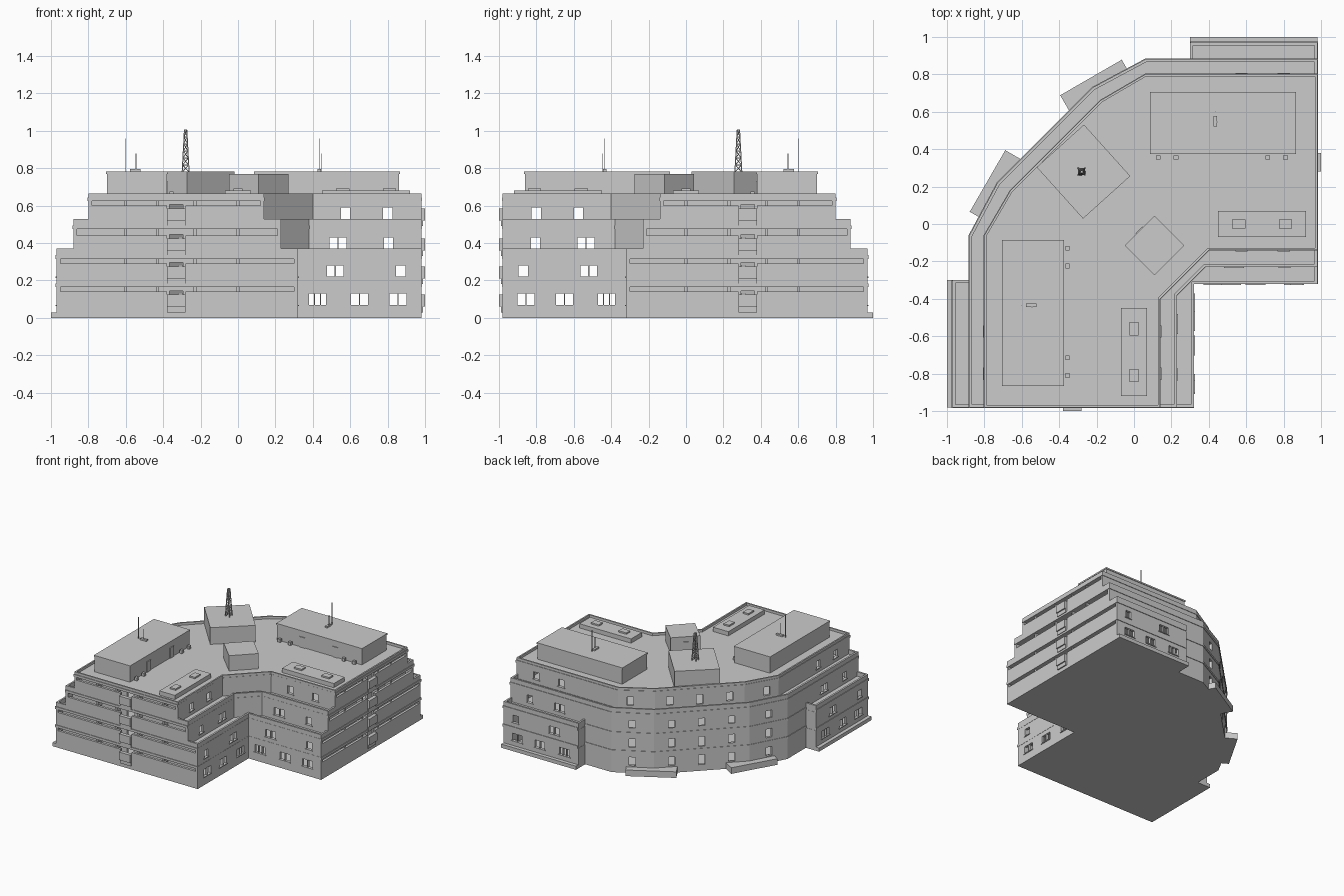
import bpy, bmesh, math
from mathutils import Matrix, Vector

old = bpy.data.objects.get("Cube")
if old:
    bpy.data.objects.remove(old)

concrete = bpy.data.materials.new("pale grey concrete")
concrete.use_nodes = True
grey = (0.6, 0.6, 0.6, 1)
concrete.diffuse_color = grey
concrete.node_tree.nodes["Principled BSDF"].inputs["Base Color"].default_value = grey


def finish(bm, name):
    bmesh.ops.recalc_face_normals(bm, faces=bm.faces)
    mesh = bpy.data.meshes.new(name)
    bm.to_mesh(mesh)
    bm.free()
    mesh.materials.append(concrete)
    ob = bpy.data.objects.new(name, mesh)
    bpy.context.collection.objects.link(ob)
    return ob


def mirrored(b):
    # Reflect a box across the diagonal joining the two wings
    x, y, sx, sy, z0, z1, a = b
    return (-y, -x, sy, sx, z0, z1, -a)


def boxes(name, items, both=True):
    # Each box: centre x, y, size x, y, bottom, top, turn in degrees
    bm = bmesh.new()
    for b in items + ([mirrored(i) for i in items] if both else []):
        x, y, sx, sy, z0, z1, a = b
        m = (Matrix.Translation((x, y, (z0 + z1) / 2))
             @ Matrix.Rotation(math.radians(a), 4, 'Z')
             @ Matrix.Diagonal((sx, sy, z1 - z0, 1)))
        bmesh.ops.create_cube(bm, size=1, matrix=m)
    return finish(bm, name)


def plan(half):
    # Complete half a floor plan by reflection
    pts = list(half)
    for x, y in reversed(half):
        p = (-y, -x)
        if all(math.dist(p, q) > 1e-4 for q in pts):
            pts.append(p)
    return pts


def plate(name, pts, z0, z1, grow=1.0, ring=0):
    # Extruded floor plan; ring keeps only a rim of that thickness
    bm = bmesh.new()
    f = bm.faces.new([bm.verts.new((x * grow, y * grow, z0)) for x, y in pts])
    f.normal_update()
    if ring:
        bmesh.ops.inset_region(bm, faces=[f], thickness=ring,
                               use_boundary=True, use_even_offset=True)
        bmesh.ops.delete(bm, geom=[f], context='FACES')
    top = bmesh.ops.extrude_face_region(bm, geom=bm.faces[:])["geom"]
    for v in top:
        if isinstance(v, bmesh.types.BMVert):
            v.co.z = z1
    return finish(bm, name)


END = -0.98


def lower(end, out=-0.97):
    return plan([(0.32, -0.32), (0.32, end), (out, end), (out, -0.3),
                 (-0.88, -0.3), (-0.88, -0.06), (-0.73, 0.22)])


def middle(end):
    return plan([(0.23, -0.38), (0.23, end), (-0.88, end),
                 (-0.88, -0.06), (-0.73, 0.22)])


def upper(end):
    return plan([(0.14, -0.4), (0.14, end), (-0.8, end),
                 (-0.8, -0.06), (-0.66, 0.18)])


# Storeys: plan, floor, ceiling, inner and outer wall, curved door centres, windows
storeys = [
    (lower, 0.03, 0.18, 0.32, 0.97, 0.475, [(0.425, 3), (0.65, 2), (0.855, 2)]),
    (lower, 0.18, 0.33, 0.32, 0.97, 0.475, [(0.52, 2), (0.87, 1)]),
    (middle, 0.33, 0.49, 0.23, 0.88, 0.475, [(0.535, 2), (0.805, 1)]),
    (upper, 0.49, 0.64, 0.14, 0.80, 0.42, [(0.575, 1), (0.8, 1)]),
]
pane_width = {1: 0.05, 2: 0.042, 3: 0.027}

plate("ground_slab", lower(END, -1.0), 0, 0.03)

for n, (shape, z0, z1, inner, outer, diag, windows) in enumerate(storeys, 1):
    tag = "_storey_" + str(n)
    walls = plate("walls" + tag, shape(END + 0.06), z0, z1 - 0.015, ring=0.02)
    plate("slab" + tag, shape(END), z1 - 0.015, z1 + 0.005, grow=1.005)

    # Window and door openings
    holes, sills = [], []
    for x, count in windows:
        w = pane_width[count]
        for i in range(count):
            px = x + (i - (count - 1) / 2) * (w + 0.006)
            for y in (0.01 - inner, outer - 0.01):
                holes.append((px, y, w, 0.06, z0 + 0.04, z0 + 0.1, 0))
        for y in (-inner, outer):
            sills.append((x, y, count * (w + 0.006) + 0.01, 0.012,
                          z0 + 0.034, z0 + 0.04, 0))
    holes.append((-0.33, END + 0.07, 0.07, 0.06, z0 + 0.01, z0 + 0.115, 0))
    holes.append((0.16 - diag, 0.16 + diag, 0.05, 0.08, z0 + 0.03, z0 + 0.1, 45))
    holes.append((0.4 - diag, 0.33 + diag, 0.05, 0.08, z0 + 0.03, z0 + 0.1, 28))
    mid = (-diag, diag, 0.05, 0.08, z0 + 0.02, z0 + 0.1, 45)
    cutter = boxes("opening_cutter", holes + [mirrored(h) for h in holes] + [mid], False)
    cutter.hide_render = True
    mod = walls.modifiers.new("openings", 'BOOLEAN')
    mod.operation, mod.solver, mod.object = 'DIFFERENCE', 'EXACT', cutter
    bpy.context.view_layer.objects.active = walls
    bpy.ops.object.modifier_apply(modifier=mod.name)
    bpy.data.objects.remove(cutter)
    boxes("sills" + tag, sills)

    # End balconies: low wall either side of a projecting bay, with piers
    parts = []
    for a, b in ((-outer, -0.38), (-0.28, inner)):
        parts.append(((a + b) / 2, END + 0.01, b - a, 0.02, z0, z0 + 0.11, 0))
    for x in (-outer + 0.01, inner - 0.01):
        parts.append((x, END + 0.03, 0.02, 0.06, z0, z1 - 0.015, 0))
    for x in (-0.6, -0.43, -0.23, 0.0):
        parts.append((x, END + 0.035, 0.015, 0.05, z0, z1 - 0.015, 0))
    parts.append((-0.33, END - 0.005, 0.1, 0.03, z0 + 0.03, z0 + 0.095, 0))
    parts.append((-0.33, END + 0.01, 0.1, 0.04, z0, z0 + 0.03, 0))
    boxes("end_balconies" + tag, parts)

# Terrace and roof parapets
plate("terrace_parapet_low", lower(END), 0.33, 0.37, ring=0.015)
plate("terrace_parapet_high", middle(END), 0.49, 0.53, ring=0.015)
plate("roof_parapet", upper(END), 0.64, 0.665, ring=0.012)

# Low entrance platforms by the curved side
boxes("entrance_platforms", [(-0.205, 0.74, 0.38, 0.1, 0, 0.05, 30)])

# Rooftop structures
ROOF = 0.64
boxes("wing_penthouses", [(-0.54, -0.475, 0.32, 0.77, ROOF, 0.775, 0)])
boxes("penthouse_roof_caps", [(-0.54, -0.475, 0.33, 0.78, 0.77, 0.782, 0)])
boxes("corner_penthouse", [(-0.27, 0.28, 0.34, 0.37, ROOF, 0.782, 42)], False)
boxes("stair_head", [(0.11, -0.115, 0.225, 0.225, ROOF, 0.77, 45)], False)
boxes("penthouse_doors",
      [(-0.378, y, 0.008, 0.05, 0.645, 0.73, 0) for y in (-0.32, -0.62)])
boxes("stair_and_corner_doors", [(-0.15, 0.163, 0.05, 0.012, 0.645, 0.73, 42),
                                 (0.03, -0.035, 0.05, 0.012, 0.645, 0.73, 45)], False)
boxes("cooling_units",
      [(-0.355, y, 0.022, 0.025, 0.65, 0.675, 0) for y in (-0.13, -0.225, -0.715, -0.81)])
boxes("skylight_plinths", [(0, -0.685, 0.14, 0.47, ROOF, 0.68, 0)])
boxes("skylights", [(0, y, 0.05, 0.07, 0.68, 0.692, 0) for y in (-0.56, -0.81)])
boxes("aerial_bases", [(-0.55, -0.435, 0.055, 0.02, 0.78, 0.795, 0)])
boxes("aerials", [(-0.6, -0.435, 0.004, 0.004, 0.78, 0.96, 0),
                  (-0.545, -0.445, 0.004, 0.004, 0.78, 0.88, 0)])

# Lattice mast: tapering legs, rings and cross braces
bm = bmesh.new()


def strut(p, q, r=0.0022):
    d = q - p
    m = Matrix.Translation((p + q) / 2) @ d.to_track_quat('Z', 'Y').to_matrix().to_4x4()
    bmesh.ops.create_cone(bm, cap_ends=True, segments=4, radius1=r, radius2=r,
                          depth=d.length, matrix=m)


def mast_point(corner, level):
    t = level / 6
    r = 0.026 * (1 - t) + 0.009 * t
    a = math.radians(45 + 90 * corner)
    return Vector((-0.28 + r * math.cos(a), 0.28 + r * math.sin(a), 0.78 + 0.225 * t))


for c in range(4):
    strut(mast_point(c, 0), mast_point(c, 6), 0.004)
    for lv in range(6):
        strut(mast_point(c, lv + 1), mast_point(c + 1, lv + 1))
        strut(mast_point(c + lv % 2, lv), mast_point(c + 1 - lv % 2, lv + 1))
finish(bm, "lattice_mast")
